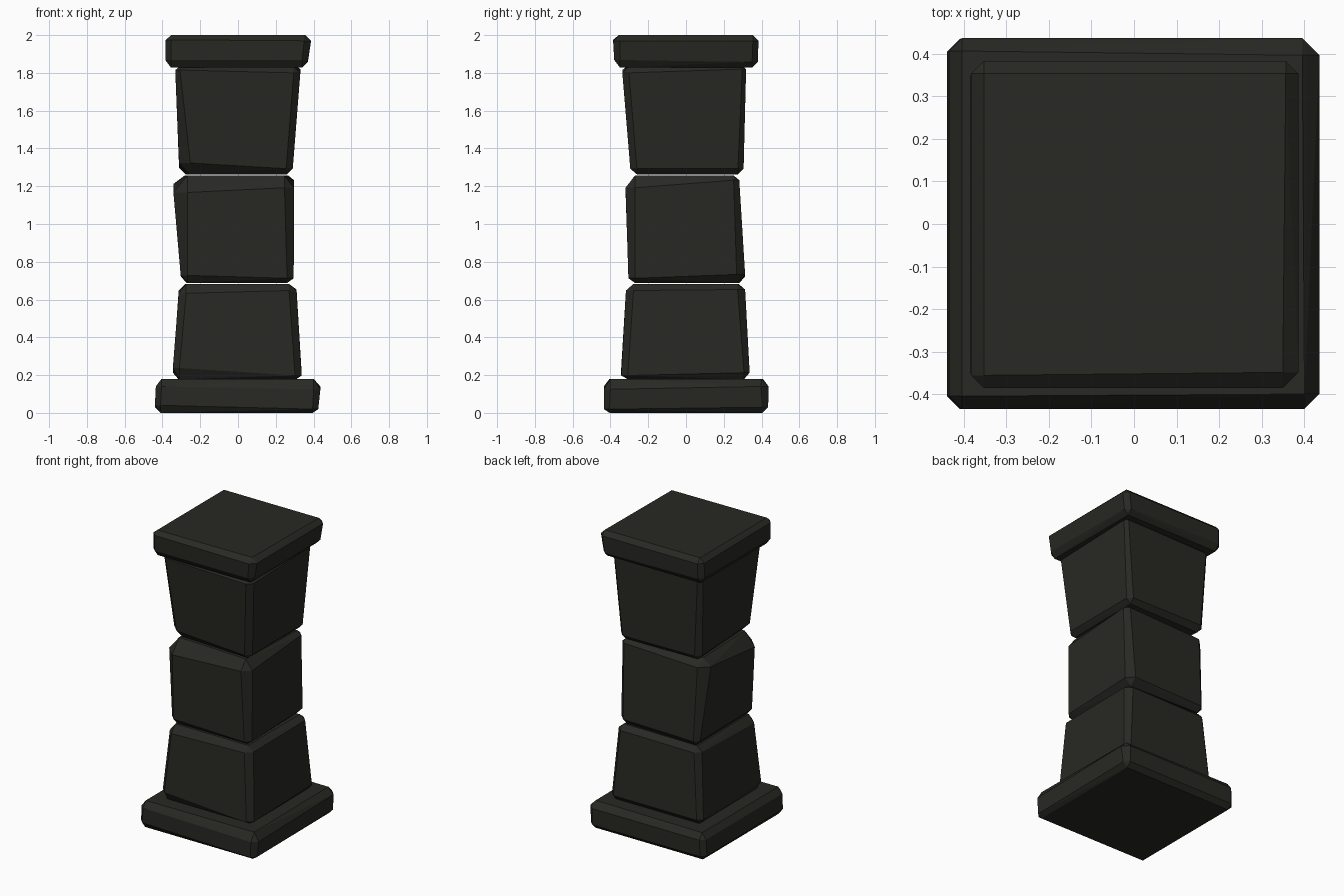
import bpy, bmesh, math

stone = bpy.data.materials.new("dark_stone")
stone.diffuse_color = (0.021, 0.022, 0.017, 1)

SIGNS = [(-1, -1), (1, -1), (1, 1), (-1, 1)]  # front-left, front-right, back-right, back-left


def block(name, z, bottom, top, low_cut, high_cut):
    """Rough-hewn block: bottom/top are (left, right, front, back) extents;
    the cuts give a (sideways, vertical) chamfer for each of the four corners."""
    bm = bmesh.new()
    for zc, up, (l, r, f, b), cuts in ((z[0], 1, bottom, low_cut), (z[1], -1, top, high_cut)):
        for (sx, sy), (h, v) in zip(SIGNS, cuts):
            x, y = (l if sx < 0 else r), (f if sy < 0 else b)
            bm.verts.new((x, y - sy * h, zc + up * v))
            bm.verts.new((x - sx * h, y, zc + up * v))
            bm.verts.new((x - sx * h, y - sy * h, zc))
    bmesh.ops.convex_hull(bm, input=bm.verts[:])
    bmesh.ops.dissolve_limit(bm, angle_limit=math.radians(2), verts=bm.verts[:], edges=bm.edges[:])
    bmesh.ops.recalc_face_normals(bm, faces=bm.faces[:])
    me = bpy.data.meshes.new(name)
    bm.to_mesh(me)
    bm.free()
    me.materials.append(stone)
    ob = bpy.data.objects.new(name, me)
    bpy.context.collection.objects.link(ob)


# Base slab
block("base_slab", (0, 0.18),
      (-0.44, 0.425, -0.435, 0.435), (-0.435, 0.436, -0.435, 0.437),
      [(0.03, 0.04), (0.03, 0.02), (0.03, 0.03), (0.03, 0.03)],
      [(0.03, 0.04), (0.035, 0.055), (0.04, 0.04), (0.03, 0.04)])

# Lower shaft stone, wider at the foot
block("lower_stone", (0.178, 0.683),
      (-0.345, 0.337, -0.343, 0.337), (-0.314, 0.31, -0.318, 0.313),
      [(0.035, 0.06), (0.035, 0.02), (0.03, 0.035), (0.03, 0.035)],
      [(0.04, 0.05), (0.04, 0.035), (0.04, 0.03), (0.035, 0.035)])

# Middle shaft stone
block("middle_stone", (0.688, 1.257),
      (-0.303, 0.295, -0.305, 0.313), (-0.342, 0.296, -0.32, 0.282),
      [(0.035, 0.04), (0.035, 0.025), (0.045, 0.045), (0.03, 0.035)],
      [(0.075, 0.09), (0.05, 0.065), (0.03, 0.025), (0.06, 0.045)])

# Upper shaft stone, wider at the head
block("upper_stone", (1.263, 1.835),
      (-0.312, 0.29, -0.295, 0.305), (-0.332, 0.33, -0.337, 0.318),
      [(0.06, 0.06), (0.035, 0.03), (0.03, 0.03), (0.035, 0.035)],
      [(0.025, 0.02), (0.035, 0.035), (0.02, 0.015), (0.025, 0.025)])

# Cap slab
block("cap_slab", (1.828, 2.0),
      (-0.385, 0.37, -0.38, 0.38), (-0.383, 0.387, -0.386, 0.384),
      [(0.03, 0.04), (0.03, 0.04), (0.03, 0.03), (0.03, 0.04)],
      [(0.03, 0.025), (0.037, 0.03), (0.03, 0.03), (0.03, 0.03)])
